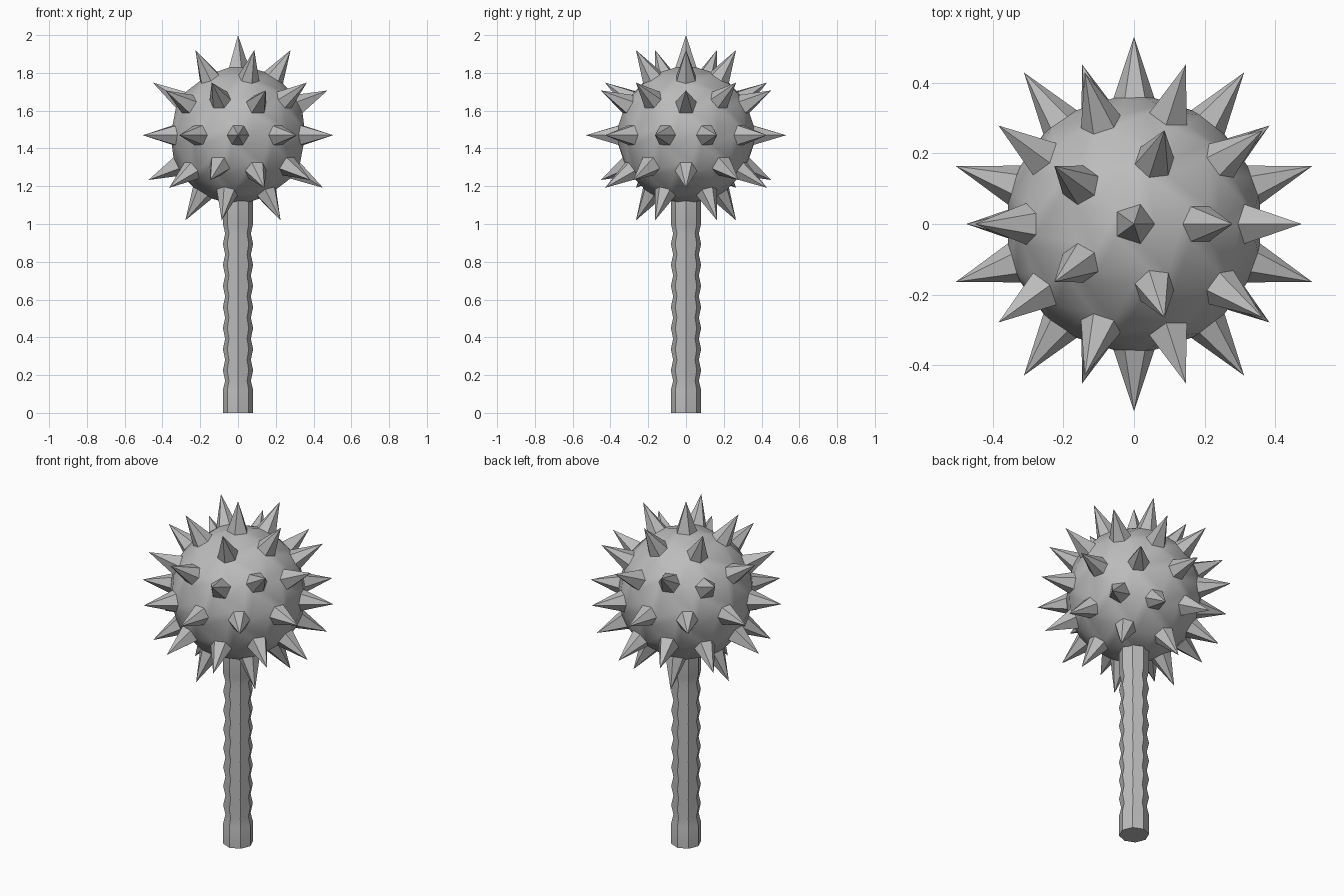
import bpy
import bmesh
import math
from mathutils import Vector

cube = bpy.data.objects.get("Cube")
if cube:
    bpy.data.objects.remove(cube)

HEAD_Z = 1.47
BODY_R = 0.375
TIP_R = 0.53
SIDES = 8

# One grey metal for everything
metal = bpy.data.materials.new("grey_metal")
metal.use_nodes = True
grey = (0.5, 0.5, 0.5, 1)
metal.diffuse_color = grey
metal.node_tree.nodes["Principled BSDF"].inputs["Base Color"].default_value = grey


def finish(name, bm, z=0):
    bmesh.ops.recalc_face_normals(bm, faces=bm.faces)
    mesh = bpy.data.meshes.new(name)
    bm.to_mesh(mesh)
    bm.free()
    mesh.materials.append(metal)
    obj = bpy.data.objects.new(name, mesh)
    obj.location.z = z
    bpy.context.collection.objects.link(obj)
    bpy.ops.object.select_all(action="DESELECT")
    obj.select_set(True)
    bpy.context.view_layer.objects.active = obj
    bpy.ops.object.shade_smooth_by_angle(angle=math.radians(30))
    return obj


# Spiked head: cut every corner of a ball, then pull each cut out to a point
bm = bmesh.new()
bmesh.ops.create_icosphere(bm, subdivisions=2, radius=BODY_R)
cuts = bmesh.ops.bevel(bm, geom=bm.verts[:], offset=0.061, offset_type="OFFSET",
                       segments=1, affect="VERTICES")
directions = [f.calc_center_median().normalized() for f in cuts["faces"]]
poked = bmesh.ops.poke(bm, faces=cuts["faces"])
for v in poked["verts"]:
    v.co = v.co.normalized() * TIP_R
finish("spiked_head", bm, HEAD_Z)

# Handle: plain ends with ridged grip between them
profile = [(0, 0.08), (0.12, 0.08), (0.17, 0.068)]
ridges = 7
step = (0.95 - 0.17) / ridges
for i in range(ridges):
    z = 0.17 + i * step
    profile += [(z + step / 2, 0.08), (z + step, 0.068)]
profile += [(1.0, 0.08), (1.15, 0.08)]

bm = bmesh.new()
rings = []
for z, r in profile:
    angles = [math.tau * k / SIDES for k in range(SIDES)]
    rings.append([bm.verts.new((r * math.cos(a), r * math.sin(a), z)) for a in angles])
for low, high in zip(rings, rings[1:]):
    for k in range(SIDES):
        n = (k + 1) % SIDES
        bm.faces.new((low[k], low[n], high[n], high[k]))
bm.faces.new(rings[0][::-1])
bm.faces.new(rings[-1])
finish("handle", bm)
